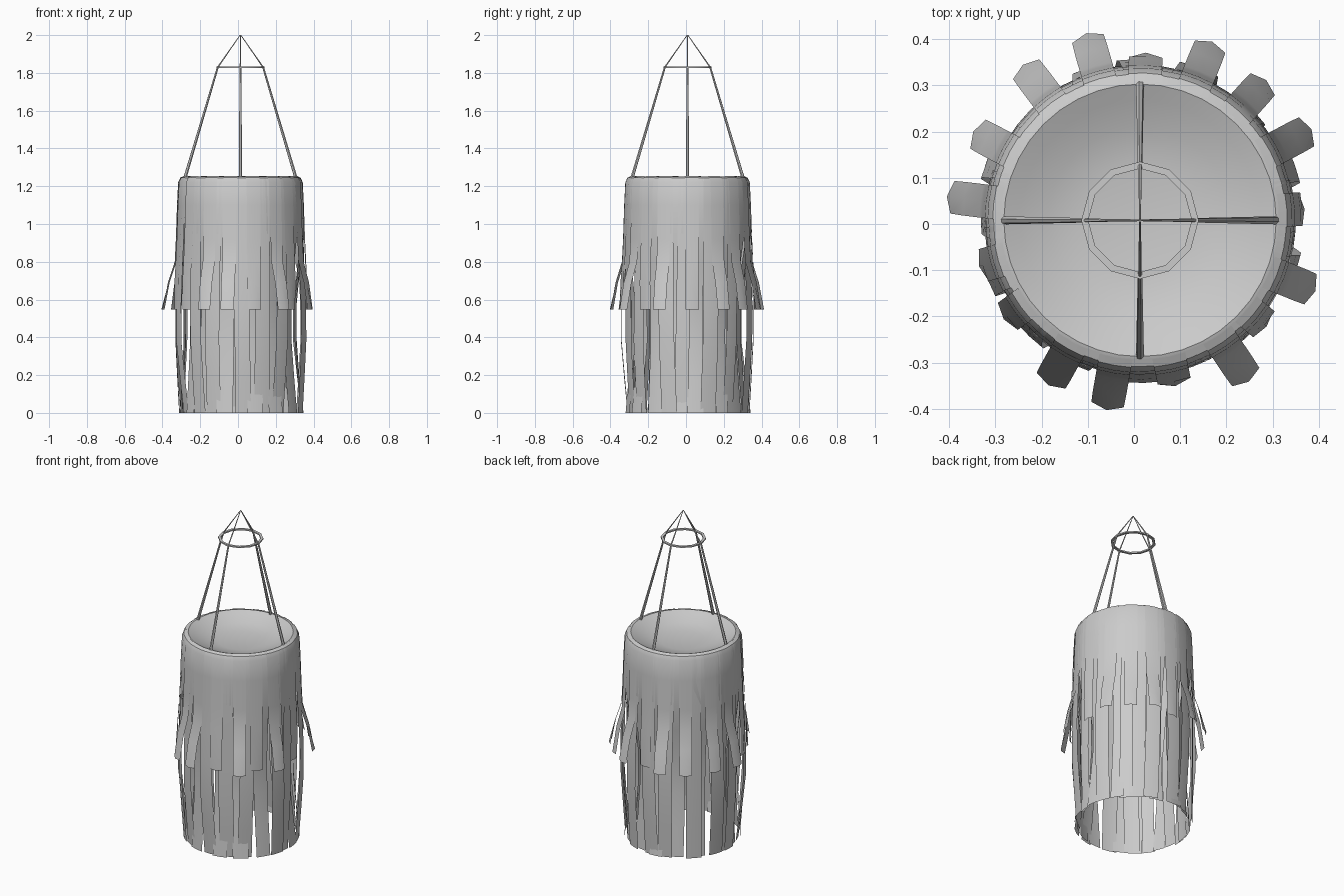
import bpy, bmesh, math, random
from mathutils import Vector

if "Cube" in bpy.data.objects:
    bpy.data.objects.remove(bpy.data.objects["Cube"])

random.seed(4)
CX, CY = 0.013, 0.008          # the hanging axis sits slightly off centre


def polar(r, a, z):
    return Vector((CX + r * math.cos(a), CY + r * math.sin(a), z))


def finish(name, bm):
    bmesh.ops.recalc_face_normals(bm, faces=bm.faces)
    me = bpy.data.meshes.new(name)
    bm.to_mesh(me)
    bm.free()
    ob = bpy.data.objects.new(name, me)
    bpy.context.collection.objects.link(ob)
    bpy.ops.object.select_all(action='DESELECT')
    ob.select_set(True)
    bpy.context.view_layer.objects.active = ob
    bpy.ops.object.shade_smooth_by_angle(angle=math.radians(35))
    return ob


def lathe(name, profile, n, closed=False, cap=False):
    bm = bmesh.new()
    rings = [[bm.verts.new(polar(r, 2 * math.pi * i / n, z)) for i in range(n)]
             for r, z in profile]
    pairs = list(zip(rings, rings[1:])) + ([(rings[-1], rings[0])] if closed else [])
    for a, b in pairs:
        for i in range(n):
            j = (i + 1) % n
            bm.faces.new((a[i], a[j], b[j], b[i]))
    if cap:
        bm.faces.new(rings[0])
    return finish(name, bm)


def add_strip(bm, angle, width, profile, lean=0.0, point=0.0):
    # a ribbon following (radius, z) points; lean drifts it sideways on the way down
    rows = []
    top, low = profile[0][1], profile[-1][1]
    for r, z in profile:
        a = angle + lean * (top - z) / (top - low)
        rows.append([bm.verts.new(polar(r, a + s * width / r, z)) for s in (-0.5, 0, 0.5)])
    for v in (rows[-1][0], rows[-1][2]):       # trimmed tip corners
        v.co.x += (CX - v.co.x) * point
        v.co.y += (CY - v.co.y) * point
    for a, b in zip(rows, rows[1:]):
        for k in (0, 1):
            bm.faces.new((a[k], a[k + 1], b[k + 1], b[k]))


def add_rod(bm, p, q, r0, r1, n=6):
    d = (q - p).normalized()
    u = d.orthogonal().normalized()
    v = d.cross(u)
    ends = []
    for c, r in ((p, r0), (q, r1)):
        ends.append([bm.verts.new(c + r * (math.cos(t) * u + math.sin(t) * v))
                     for t in (2 * math.pi * i / n for i in range(n))])
    for i in range(n):
        j = (i + 1) % n
        bm.faces.new((ends[0][i], ends[0][j], ends[1][j], ends[1][i]))
    bm.faces.new(ends[0])
    bm.faces.new(ends[1])


# dished top and upper drum, open below
lathe("drum_shell", [(0.125, 1.195), (0.20, 1.212), (0.26, 1.236), (0.295, 1.251),
                     (0.315, 1.244), (0.325, 1.222), (0.331, 1.12), (0.332, 1.0)],
      40, cap=True)

# long hanging strips: outer layer bows outward, inner layer pulls in
N = 16
for name, bulge, off in (("outer_long_strips", 0.35, 0.0), ("inner_long_strips", 0.298, 0.5)):
    bm = bmesh.new()
    for i in range(N):
        a = 2 * math.pi * (i + off + random.uniform(-0.15, 0.15)) / N
        b = bulge + random.uniform(-0.015, 0.008)
        end = random.uniform(0.31, 0.335)
        add_strip(bm, a, random.uniform(0.07, 0.09),
                  [(0.30, 1.251), (0.317, 1.244), (0.328, 1.222), (0.334, 1.1),
                   (0.337, 0.95), ((b + 0.337) / 2, 0.78), (b, 0.58), (b, 0.38),
                   ((b + end) / 2, 0.18), (end, 0)], random.uniform(-0.08, 0.08))
    finish(name, bm)

# short strips over the top; most of them flare outward at the tip
bm = bmesh.new()
flared = (173, 152, 127, 106, 68, 48, 28, 338, 304, 260, 241)
flat = (4, 88, 196, 216, 282, 320)
for a in flared + flat:
    tip = random.uniform(0.408, 0.422) if a in flared else random.uniform(0.355, 0.368)
    add_strip(bm, math.radians(a), 0.073,
              [(0.302, 1.253), (0.319, 1.245), (0.33, 1.22), (0.336, 1.1),
               (0.342, 0.92), (0.348, 0.8), ((tip + 0.347) / 2, 0.69), (tip, 0.548)],
              0, 0.025)
finish("short_flared_strips", bm)

# four suspension rods and the thinner lines meeting at the apex
rods, lines = bmesh.new(), bmesh.new()
for k in range(4):
    a = k * math.pi / 2
    add_rod(rods, polar(0.295, a, 1.24), polar(0.12, a, 1.83), 0.009, 0.005)
    add_rod(lines, polar(0.12, a, 1.83), polar(0.002, a, 2.0), 0.004, 0.002)
finish("suspension_rods", rods)
finish("apex_lines", lines)

# twelve-sided spreader ring
lathe("spreader_ring", [(0.112, 1.826), (0.127, 1.826), (0.127, 1.834), (0.112, 1.834)],
      12, closed=True)
